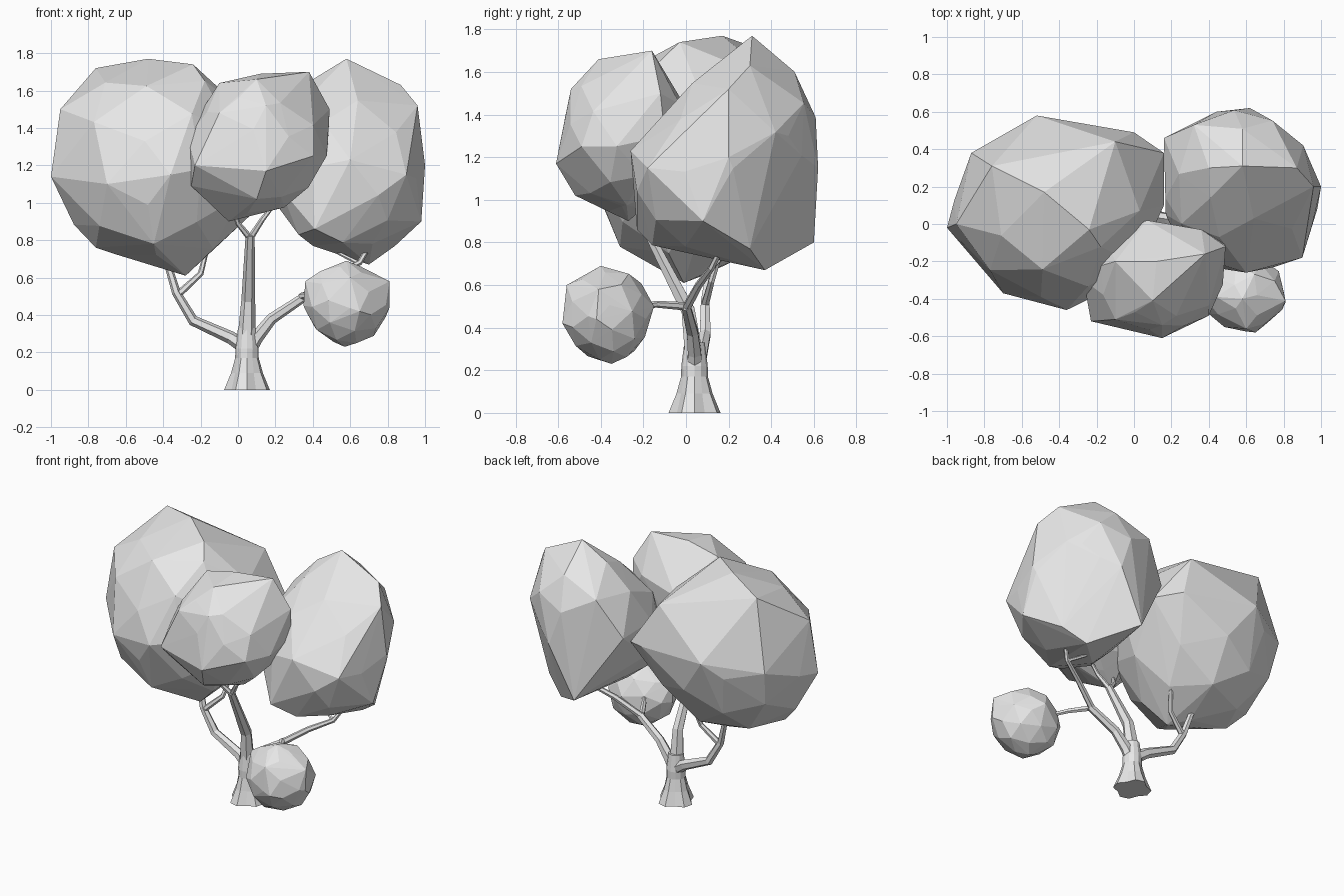
import bpy
import bmesh
import math
import random
from mathutils import Euler, Vector

cube = bpy.data.objects.get("Cube")
if cube:
    bpy.data.objects.remove(cube, do_unlink=True)

random.seed(4)

# One plain grey for the whole tree
grey = bpy.data.materials.new("plain grey")
grey.use_nodes = True
grey.diffuse_color = (0.8, 0.8, 0.8, 1)
grey.node_tree.nodes["Principled BSDF"].inputs["Base Color"].default_value = (0.8, 0.8, 0.8, 1)


def finish(bm, name):
    """Turn a bmesh into a flat-shaded object."""
    bmesh.ops.recalc_face_normals(bm, faces=bm.faces)
    mesh = bpy.data.meshes.new(name)
    bm.to_mesh(mesh)
    bm.free()
    mesh.materials.append(grey)
    obj = bpy.data.objects.new(name, mesh)
    bpy.context.collection.objects.link(obj)
    return obj


def loft(bm, rings):
    """Bridge a list of vertex rings and cap both ends."""
    count = len(rings[0])
    for low, high in zip(rings, rings[1:]):
        for i in range(count):
            j = (i + 1) % count
            bm.faces.new((low[i], low[j], high[j], high[i]))
    bm.faces.new(rings[0])
    bm.faces.new(rings[-1])


def branch(name, points, start, end, sides=6):
    """Tapered tube along a bent path."""
    bm = bmesh.new()
    path = [Vector(p) for p in points]
    last = len(path) - 1
    rings = []
    for k, point in enumerate(path):
        before = path[max(k - 1, 0)]
        after = path[min(k + 1, last)]
        turn = Vector((0, 0, 1)).rotation_difference((after - before).normalized())
        radius = start + (end - start) * k / last
        ring = []
        for i in range(sides):
            a = math.tau * i / sides
            offset = Vector((math.cos(a), math.sin(a), 0)) * radius
            ring.append(bm.verts.new(point + turn @ offset))
        rings.append(ring)
    loft(bm, rings)
    return finish(bm, name)


def foliage(name, centre, radii, corners, lean=0.0):
    """Faceted leaf mass: rough ellipsoid wrapped together with its main corners."""
    ball = bmesh.new()
    bmesh.ops.create_icosphere(ball, subdivisions=2, radius=1)
    spin = Euler([random.uniform(0, math.tau) for _ in range(3)]).to_matrix()
    bm = bmesh.new()
    for v in ball.verts:
        p = spin @ v.co * random.uniform(0.94, 1.01)
        p = Vector([p[i] * radii[i] for i in range(3)])
        p.y += lean * p.z
        bm.verts.new(p + Vector(centre))
    ball.free()
    for corner in corners:
        bm.verts.new(corner)
    hull = bmesh.ops.convex_hull(bm, input=bm.verts[:])
    inside = {g for g in hull["geom_interior"] + hull["geom_unused"]
              if isinstance(g, bmesh.types.BMVert)}
    bmesh.ops.delete(bm, geom=list(inside), context="VERTS")
    return finish(bm, name)


# Trunk: fluted flare at the root, narrow neck above
bm = bmesh.new()
rings = []
for z, radius, flute in ((0, 0.122, 0.22), (0.09, 0.085, 0.15), (0.17, 0.063, 0.06),
                         (0.22, 0.062, 0), (0.33, 0.048, 0)):
    ring = []
    for i in range(12):
        a = math.tau * i / 12
        r = radius * (1 - flute * ((i // 3 + i) % 2))
        ring.append(bm.verts.new((0.048 + r * math.cos(a), 0.04 + r * math.sin(a), z)))
    rings.append(ring)
loft(bm, rings)
finish(bm, "trunk")

# Middle limb and its fork
branch("middle_limb", [(0.045, 0.04, 0.25), (0.055, 0.01, 0.48), (0.065, -0.17, 0.83)], 0.05, 0.024)
branch("middle_twig_right", [(0.065, -0.16, 0.81), (0, -0.2, 0.89), (-0.03, -0.24, 0.98)], 0.018, 0.01)
branch("middle_twig_left", [(0.065, -0.16, 0.81), (0.13, -0.2, 0.91), (0.2, -0.2, 1.0)], 0.018, 0.01)

# Right-hand limb and its fork
branch("right_limb", [(0.05, 0.05, 0.22), (-0.04, 0.07, 0.28), (-0.24, 0.09, 0.37),
                      (-0.33, 0.09, 0.52), (-0.39, 0.12, 0.72)], 0.04, 0.018)
branch("right_twig", [(-0.32, 0.09, 0.51), (-0.2, 0.12, 0.62), (-0.16, 0.17, 0.78)], 0.02, 0.012)

# Left-hand limb, its fork and the twig holding the small leaf mass
branch("left_limb", [(0.05, 0.04, 0.2), (0.1, 0.04, 0.28), (0.18, 0.03, 0.38), (0.36, 0, 0.5)], 0.042, 0.024)
branch("left_upper_limb", [(0.34, 0, 0.49), (0.5, 0.06, 0.6), (0.65, 0.12, 0.68), (0.72, 0.18, 0.8)], 0.022, 0.012)
branch("left_upper_twig", [(0.64, 0.12, 0.68), (0.54, 0.17, 0.73), (0.5, 0.2, 0.82)], 0.012, 0.008)
branch("left_lower_twig", [(0.34, 0, 0.5), (0.42, -0.14, 0.51), (0.52, -0.28, 0.49)], 0.02, 0.012)

# Leaf masses
foliage("right_foliage", (-0.42, 0.06, 1.19), (0.55, 0.49, 0.56), [
    (-1, -0.02, 1.14), (-0.87, 0.38, 1.25), (-0.95, 0, 1.5), (-0.76, 0.31, 1.72),
    (-0.48, 0.17, 1.77), (-0.24, -0.03, 1.74), (-0.52, 0.58, 1.3), (0, 0.49, 1.25),
    (-0.1, 0.44, 1.55), (0.16, 0.38, 1.2), (0.16, 0.1, 1.15), (-0.28, -0.01, 0.61),
    (-0.76, 0, 0.76), (-0.45, -0.31, 0.78), (-0.7, -0.37, 1.1), (-0.36, -0.46, 1.15)])
foliage("left_foliage", (0.57, 0.18, 1.2), (0.42, 0.41, 0.48), [
    (0.58, 0.31, 1.77), (0.4, 0.3, 1.66), (0.48, 0.2, 1.66), (0.87, 0.3, 1.63),
    (0.96, 0.2, 1.52), (1, 0.2, 1.2), (0.98, 0.08, 0.9), (0.84, 0.3, 0.77),
    (0.7, 0.37, 0.67), (0.4, 0.07, 0.77), (0.62, 0.62, 1.15), (0.44, 0.6, 0.8),
    (0.16, 0.46, 1.25), (0.6, -0.26, 1.23), (0.75, -0.23, 1.04), (0.41, -0.23, 0.86),
    (0.9, -0.18, 1.15), (0.83, 0.48, 1.3), (0.32, 0.53, 1.5), (0.17, 0.05, 1.15)], lean=0.3)
foliage("front_foliage", (0.11, -0.29, 1.3), (0.37, 0.3, 0.37), [
    (-0.27, -0.3, 1.35), (-0.25, -0.4, 1.09), (-0.05, -0.27, 0.9), (0.15, -0.61, 1.17),
    (0.38, -0.16, 1.7), (0.12, -0.2, 1.69), (-0.1, -0.2, 1.64), (0.1, -0.41, 1.66),
    (0.49, -0.12, 1.5), (0.48, -0.1, 1.3), (0.4, -0.49, 1.25), (0.07, 0.02, 1.4),
    (-0.23, -0.52, 1.2), (-0.1, -0.51, 1.48), (0.15, -0.54, 1.52), (0.1, -0.52, 1.02),
    (0.22, -0.3, 0.97), (0.36, -0.03, 1.45)])
foliage("small_foliage", (0.585, -0.365, 0.46), (0.23, 0.21, 0.225), [
    (0.35, -0.35, 0.45), (0.36, -0.37, 0.58), (0.58, -0.4, 0.69), (0.57, -0.35, 0.23),
    (0.81, -0.41, 0.58), (0.81, -0.42, 0.44), (0.65, -0.58, 0.42), (0.6, -0.56, 0.6),
    (0.6, -0.15, 0.5)])
